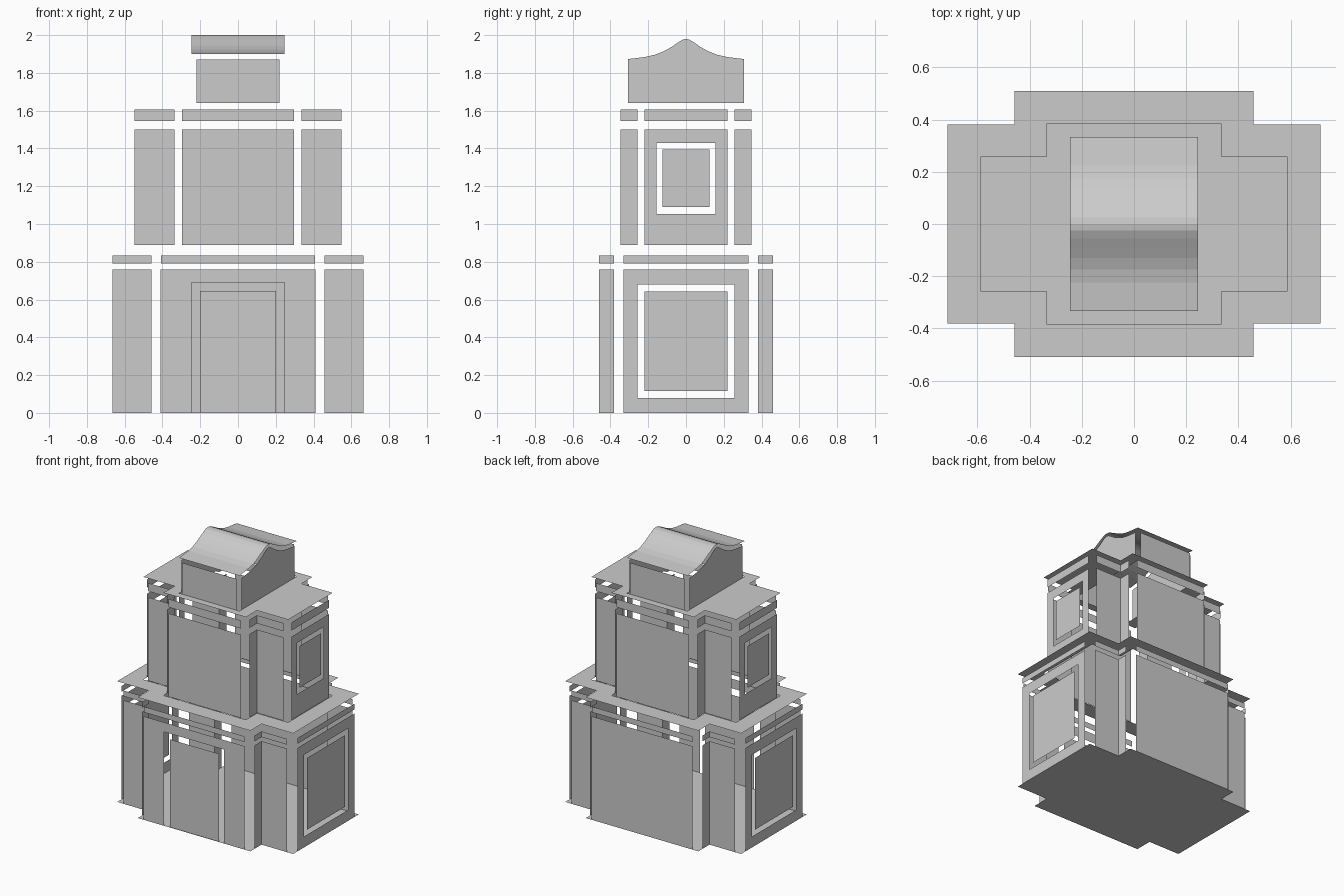
import bpy

if "Cube" in bpy.data.objects:
    bpy.data.objects.remove(bpy.data.objects["Cube"])


def build(name, faces, mirror_y=True):
    """Mesh object from a list of faces (corner lists), mirrored left/right and optionally front/back."""
    verts, index = [], []
    for f in faces:
        index.append(range(len(verts), len(verts) + len(f)))
        verts += f
    me = bpy.data.meshes.new(name)
    me.from_pydata(verts, [], [list(i) for i in index])
    ob = bpy.data.objects.new(name, me)
    bpy.context.collection.objects.link(ob)
    m = ob.modifiers.new("mirror", 'MIRROR')
    m.use_axis = (True, mirror_y, False)
    return ob


def front(x0, x1, y, z0, z1):
    return [(x0, y, z0), (x1, y, z0), (x1, y, z1), (x0, y, z1)]


def side(x, y0, y1, z0, z1):
    return [(x, y0, z0), (x, y1, z0), (x, y1, z1), (x, y0, z1)]


def outline(a, b, c, d):
    """Quarter of a cross-shaped plan: wing reaches (a, b), projection reaches (c, d)."""
    return [(0, d), (c, d), (c, b), (a, b), (a, 0)]


def ring(outer, inner, z):
    return [[(*outer[i], z), (*outer[i + 1], z), (*inner[i + 1], z), (*inner[i], z)]
            for i in range(len(outer) - 1)]


def walls(a, b, c, d, g, z0, z1):
    """Wing wall and return wall, with open corners of width g."""
    return [front(c, a - g, -b, z0, z1), side(c, -(d - g), -b, z0, z1)]


def storey(name, a, b, c, d, g, z0, z1, band, hole, panel):
    build(name + "_wing_walls", walls(a, b, c, d, g, z0, z1))
    # cornice band
    build(name + "_band", walls(a, b, c, d, g, *band) +
          [front(0, c - g, -d, *band), side(a, -(b - g), 0, *band)])
    # end wall with framed panel
    w = b - g
    h, h0, h1 = hole
    p, p0, p1 = panel
    build(name + "_end_frame", [side(a, -w, w, z0, h0), side(a, -w, w, h1, z1),
                                side(a, -w, -h, h0, h1), side(a, h, w, h0, h1)], False)
    build(name + "_end_panel", [side(a, -p, p, p0, p1)], False)


LOW = (0.715, 0.381, 0.458, 0.51)
UP = (0.588, 0.258, 0.335, 0.386)
lo, up = outline(*LOW), outline(*UP)

# lower storey
storey("lower", *LOW, 0.05, 0, 0.76, (0.79, 0.832), (0.258, 0.08, 0.68), (0.22, 0.117, 0.643))
build("lower_back_wall", [front(0, 0.41, 0.51, 0, 0.76)], False)
build("lower_front_wall", [front(0.245, 0.41, -0.51, 0, 0.76),
                           front(0, 0.245, -0.51, 0.69, 0.76)], False)
build("door", [front(0, 0.2, -0.505, 0, 0.645)], False)
build("floor", [[(0, 0, 0), (*lo[i], 0), (*lo[i + 1], 0)] for i in range(4)])
build("lower_ledge", ring(lo, up, 0.886))

# upper storey
storey("upper", *UP, 0.039, 0.888, 1.5, (1.545, 1.605), (0.155, 1.053, 1.43), (0.125, 1.09, 1.395))
build("upper_main_walls", [front(0, 0.296, -0.386, 0.888, 1.5)])
box = [(0, 0.333), (0.245, 0.333), (0.245, 0.29), (0.245, 0.258), (0.245, 0)]
build("upper_ledge", ring(up, box, 1.64))

# top box with curved gables
build("top_box_front_back", [front(0, 0.22, -0.333, 1.64, 1.87)])
gable = [(0, 1.98), (0.02, 1.975), (0.045, 1.959), (0.08, 1.935), (0.12, 1.914),
         (0.165, 1.896), (0.217, 1.884), (0.308, 1.873)]
build("top_box_gables", [[(0.245, -y, z) for y, z in gable] +
                         [(0.245, -0.308, 1.64), (0.245, 0, 1.64)]])

# ogee roof sheet
roof = [(0, 2.0), (0.025, 1.996), (0.055, 1.982), (0.09, 1.963), (0.13, 1.942),
        (0.175, 1.924), (0.225, 1.912), (0.333, 1.9)]
build("roof", [[(0, -y0, z0), (0.245, -y0, z0), (0.245, -y1, z1), (0, -y1, z1)]
               for (y0, z0), (y1, z1) in zip(roof, roof[1:])])
